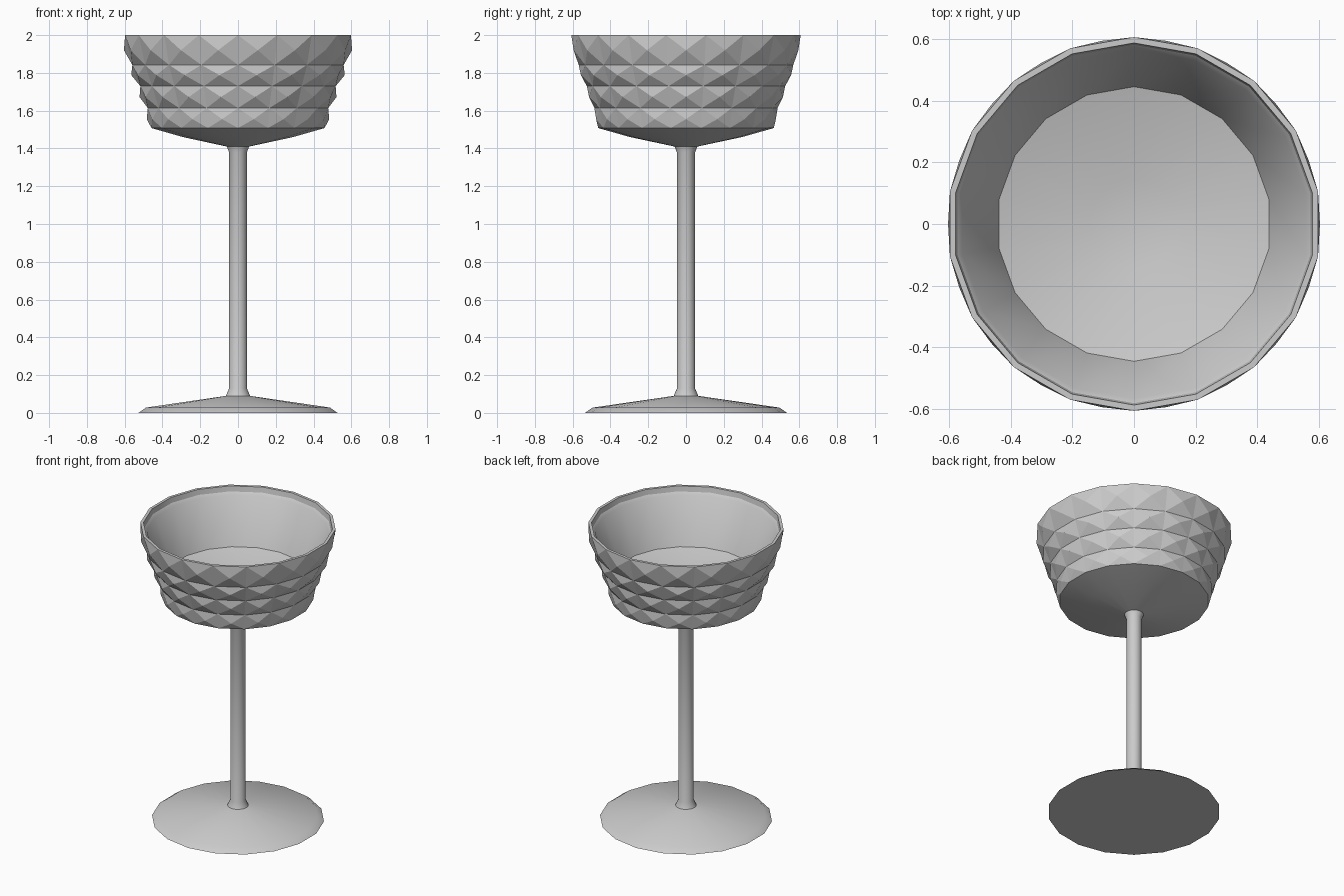
import bpy, bmesh
from math import cos, sin, radians

if "Cube" in bpy.data.objects:
    bpy.data.objects.remove(bpy.data.objects["Cube"])

SIDES = 18
STEP = 360 / SIDES


def point(r, z, index):
    a = radians(10 + STEP * index)
    return (r * cos(a), r * sin(a), z)


def lathe(name, profile, peaks={}, cap_start=False, cap_end=False):
    """Revolve (radius, z) points; peaks maps a band to its pyramid tip (radius, z)."""
    bm = bmesh.new()
    rings = [[bm.verts.new(point(r, z, i)) for i in range(SIDES)] for r, z in profile]
    for band, (a, b) in enumerate(zip(rings, rings[1:])):
        for i in range(SIDES):
            j = (i + 1) % SIDES
            quad = [a[i], a[j], b[j], b[i]]
            if band in peaks:
                tip = bm.verts.new(point(*peaks[band], i + 0.5))
                for k in range(4):
                    f = bm.faces.new((quad[k], quad[(k + 1) % 4], tip))
                    f.material_index = 1      # temporary tag for flat facets
            else:
                bm.faces.new(quad)
    if cap_start:
        bm.faces.new(rings[0][::-1])
    if cap_end:
        bm.faces.new(rings[-1])
    mesh = bpy.data.meshes.new(name)
    facets = []
    bm.faces.index_update()
    for f in bm.faces:
        if f.material_index:
            facets.append(f.index)
            f.material_index = 0
    bm.to_mesh(mesh)
    bm.free()
    obj = bpy.data.objects.new(name, mesh)
    bpy.context.collection.objects.link(obj)
    bpy.ops.object.select_all(action='DESELECT')
    obj.select_set(True)
    bpy.context.view_layer.objects.active = obj
    bpy.ops.object.shade_smooth_by_angle(angle=radians(30))
    for i in facets:
        mesh.polygons[i].use_smooth = False
    return obj


# Foot and stem, ending where the bowl begins
lathe("foot_and_stem",
      [(0.535, 0), (0.495, 0.028), (0.065, 0.09), (0.048, 0.13),
       (0.048, 1.38), (0.06, 1.41)],
      cap_start=True)

# Bowl: underside, four rows of diamond facets, stepped lip, inner wall and floor
lathe("bowl",
      [(0.06, 1.41), (0.295, 1.46), (0.465, 1.508),
       (0.485, 1.614), (0.525, 1.73), (0.568, 1.842), (0.607, 2.0),
       (0.588, 2.0), (0.582, 1.965), (0.567, 1.948),
       (0.446, 1.65), (0.145, 1.57)],
      peaks={2: (0.483, 1.555), 3: (0.521, 1.672),
             4: (0.565, 1.788), 5: (0.604, 1.92)},
      cap_end=True)
